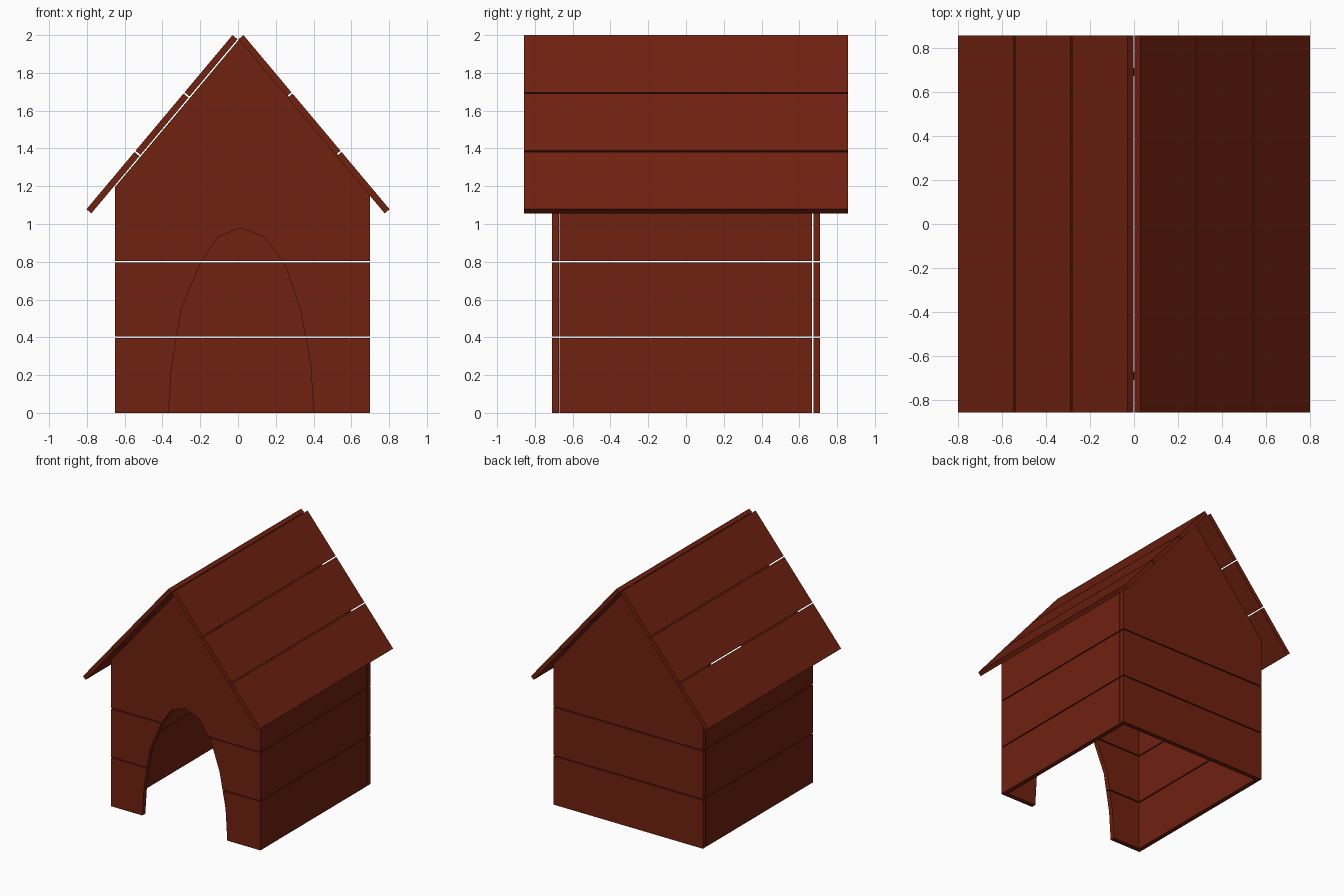
import bpy, bmesh
from math import sin, cos, radians

if "Cube" in bpy.data.objects:
    bpy.data.objects.remove(bpy.data.objects["Cube"])

wood = bpy.data.materials.new("red_wood")
wood.diffuse_color = (0.16, 0.015, 0.005, 1)
wood.use_nodes = True
wood.node_tree.nodes["Principled BSDF"].inputs["Base Color"].default_value = wood.diffuse_color


def prism(name, pts, y0, y1):
    """Extrude an (x, z) profile along y."""
    bm = bmesh.new()
    face = bm.faces.new([bm.verts.new((x, y0, z)) for x, z in pts])
    ext = bmesh.ops.extrude_face_region(bm, geom=[face])
    verts = [v for v in ext["geom"] if isinstance(v, bmesh.types.BMVert)]
    bmesh.ops.translate(bm, verts=verts, vec=(0, y1 - y0, 0))
    bmesh.ops.recalc_face_normals(bm, faces=bm.faces[:])
    mesh = bpy.data.meshes.new(name)
    bm.to_mesh(mesh)
    bm.free()
    mesh.materials.append(wood)
    obj = bpy.data.objects.new(name, mesh)
    bpy.context.collection.objects.link(obj)
    return obj


def rect(x0, x1, z0, z1):
    return [(x0, z0), (x1, z0), (x1, z1), (x0, z1)]


XL, XR = -0.65, 0.70            # outer faces of the side walls
T = 0.036                       # board thickness
ROWS = [(0, 0.396), (0.404, 0.796)]
TOP = 0.804                     # underside of the uppermost boards
GABLE = [(XL, TOP), (XR, TOP), (XR, 1.163), (0.01, 1.982), (XL, 1.197)]

# End walls: two planks and a gable board each
ends = {}
for side, y0, y1 in (("front", -0.71, -0.672), ("back", 0.674, 0.71)):
    boards = [prism(f"{side}_plank_{i + 1}", rect(XL, XR, *row), y0, y1)
              for i, row in enumerate(ROWS)]
    boards.append(prism(f"{side}_gable", GABLE, y0, y1))
    ends[side] = boards

# Side walls: three planks each, set between the end walls
for side, x0, x1, top in (("left", XL, XL + T, 1.195), ("right", XR - T, XR, 1.16)):
    for i, row in enumerate(ROWS + [(TOP, top)]):
        prism(f"{side}_plank_{i + 1}", rect(x0, x1, *row), -0.671, 0.667)

# Arched doorway cut through the front boards
arch = [(-0.37, -0.1), (-0.368, 0), (-0.352, 0.24), (-0.30, 0.55), (-0.20, 0.79),
        (-0.108, 0.93), (0.013, 0.98), (0.14, 0.93), (0.25, 0.78),
        (0.33, 0.545), (0.385, 0.255), (0.40, 0), (0.402, -0.1)]
cutter = prism("door_cutter", arch, -0.9, -0.5)
cutter.hide_render = True
for board in ends["front"]:
    mod = board.modifiers.new("doorway", 'BOOLEAN')
    mod.operation = 'DIFFERENCE'
    mod.solver = 'EXACT'
    mod.object = cutter
    bpy.context.view_layer.objects.active = board
    bpy.ops.object.modifier_apply(modifier=mod.name)
bpy.data.objects.remove(cutter)

# Roof: three sloping planks on each side
A = radians(50)
GAP, LENGTH, RT = 0.009, 1.203, 0.034
W = (LENGTH - 2 * GAP) / 3
for side, s in (("left", -1), ("right", 1)):
    for i in range(3):
        d0 = i * (W + GAP)
        pts = []
        for d, t in ((d0, 0), (d0 + W, 0), (d0 + W, RT), (d0, RT)):
            x = 0.029 + d * cos(A) - t * sin(A)
            z = 2.0 - d * sin(A) - t * cos(A)
            pts.append((s * x, z))
        prism(f"roof_{side}_plank_{i + 1}", pts, -0.858, 0.858)
